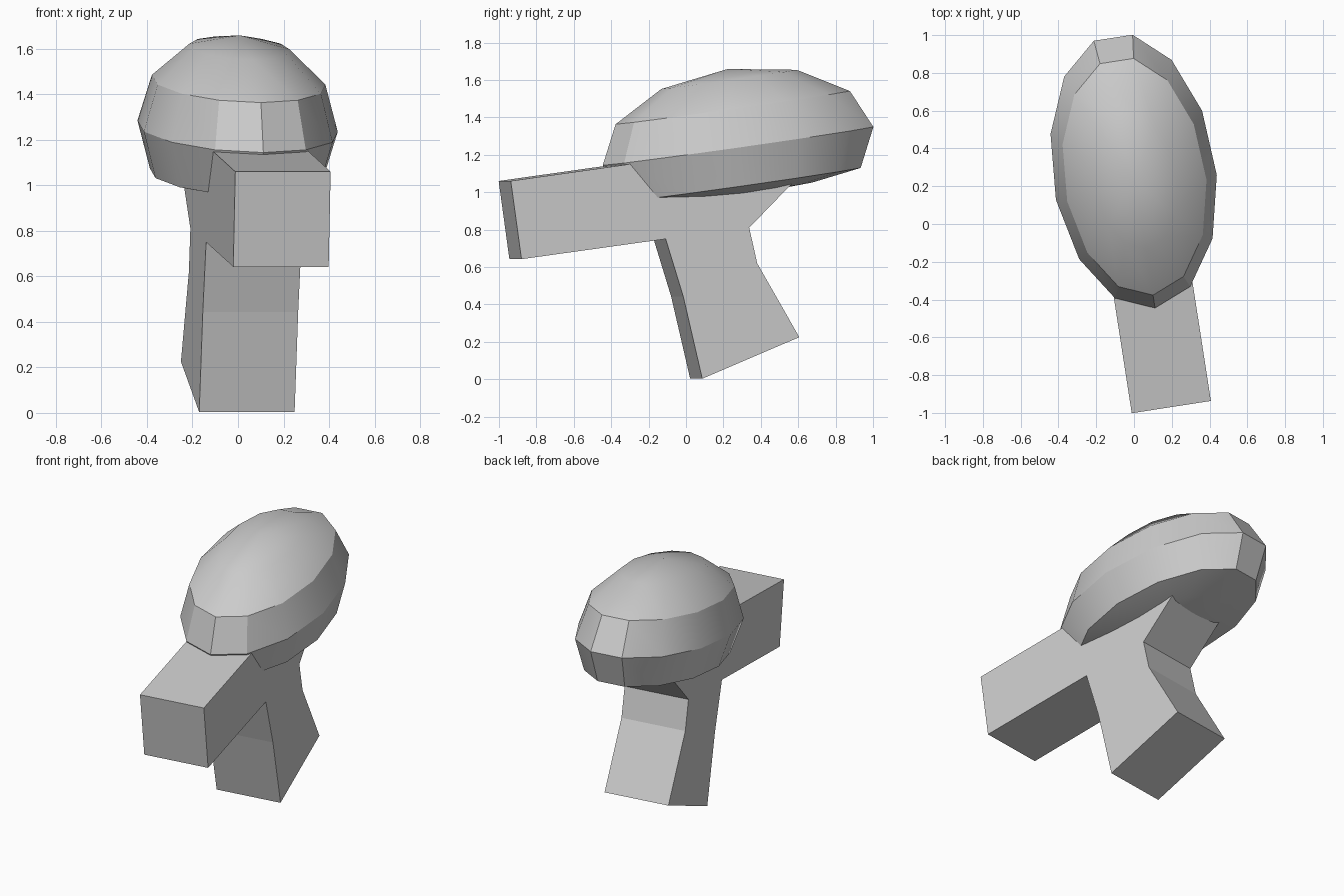
import bpy, bmesh
from math import sin, cos, radians, tau
from mathutils import Vector

if "Cube" in bpy.data.objects:
    bpy.data.objects.remove(bpy.data.objects["Cube"])

YAW = radians(8.8)    # whole model is turned slightly
TILT = radians(8.06)  # dome leans up toward the back


def add_object(name, bm):
    bmesh.ops.recalc_face_normals(bm, faces=bm.faces[:])
    mesh = bpy.data.meshes.new(name)
    bm.to_mesh(mesh)
    bm.free()
    ob = bpy.data.objects.new(name, mesh)
    bpy.context.collection.objects.link(ob)
    return ob


# Bracket: side outline (depth, height) extruded across its width
outline = [(-0.988, 1.06), (-0.93, 0.642), (-0.15, 0.75), (-0.055, 0.443),
           (0.048, 0.003), (0.573, 0.225), (0.345, 0.62), (0.302, 0.81),
           (0.527, 1.04), (0.63, 1.145), (0.30, 1.24)]
middle, half_width = 0.047, 0.212
bm = bmesh.new()
face = bm.faces.new([bm.verts.new((middle - half_width, y, z)) for y, z in outline])
ext = bmesh.ops.extrude_face_region(bm, geom=[face])
bmesh.ops.translate(bm, vec=(2 * half_width, 0, 0),
                    verts=[g for g in ext["geom"] if isinstance(g, bmesh.types.BMVert)])
bracket = add_object("bracket", bm)
bracket.rotation_euler = (0, 0, YAW)

# Dome: 13-sided ellipsoid with a shallow underside, spun from a profile
profile = [(sin(radians(a)), cos(radians(a))) for a in (0, 30, 60, 90, 120)]
profile += [(0.5, -0.6), (0, -0.64)]
bm = bmesh.new()
pts = [bm.verts.new((0, -r, h)) for r, h in profile]
edges = [bm.edges.new(pair) for pair in zip(pts, pts[1:])]
bmesh.ops.spin(bm, geom=pts + edges, cent=(0, 0, 0), axis=(0, 0, 1),
               angle=tau, steps=13)
bmesh.ops.remove_doubles(bm, verts=bm.verts[:], dist=0.001)
bmesh.ops.scale(bm, vec=Vector((0.434, 0.742, 0.415)), verts=bm.verts[:])
dome = add_object("dome", bm)
dome.location = (-0.001, 0.281, 1.248)
dome.rotation_euler = (TILT, 0, YAW)

# Smooth shading around the dome, sharp at the strong rims
bpy.ops.object.select_all(action='DESELECT')
dome.select_set(True)
bpy.context.view_layer.objects.active = dome
bpy.ops.object.shade_smooth_by_angle(angle=radians(30))
